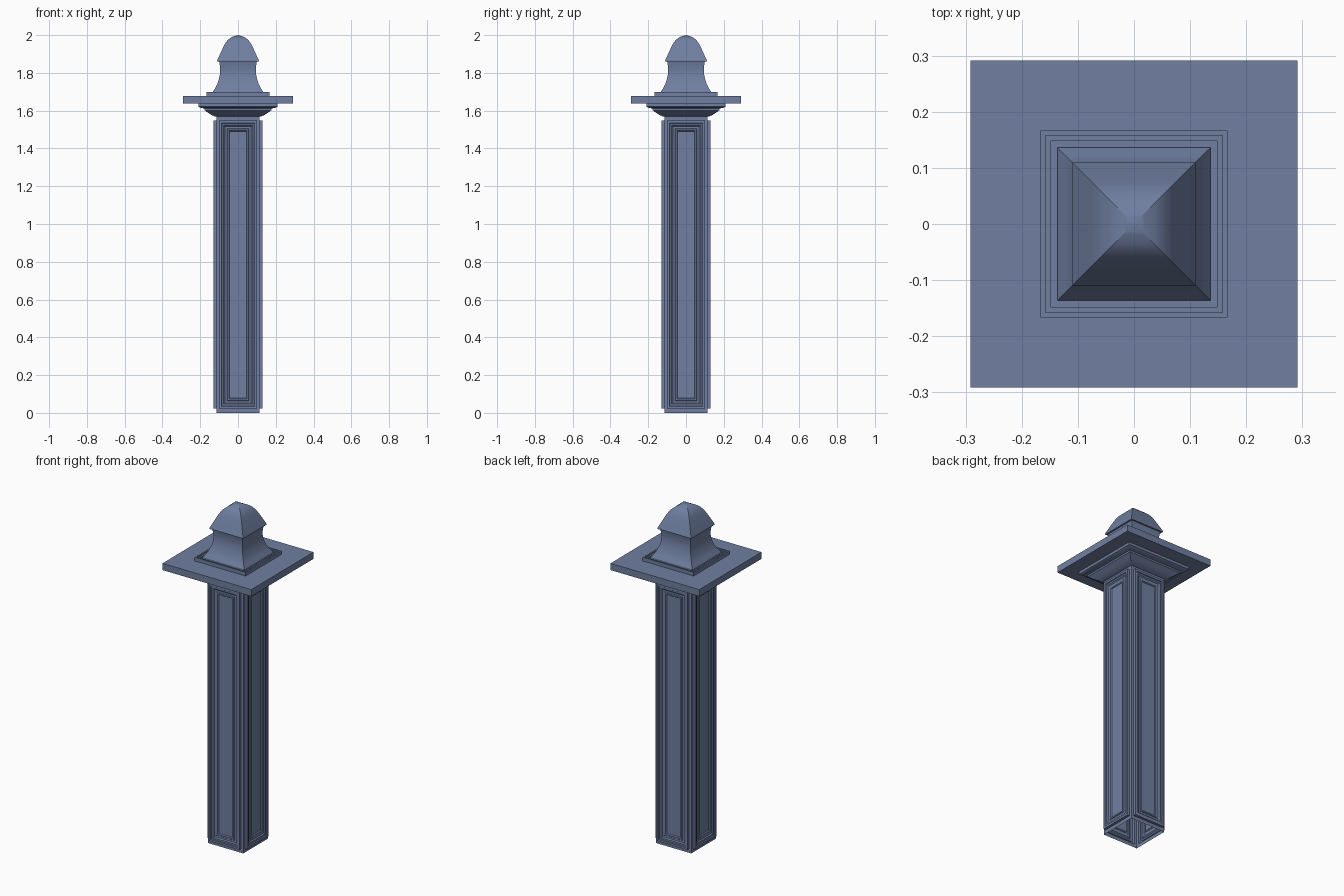
import bpy
import math
from mathutils import Matrix, Vector

if "Cube" in bpy.data.objects:
    bpy.data.objects.remove(bpy.data.objects["Cube"])

# Slate blue paint
paint = bpy.data.materials.new("slate_blue")
paint.diffuse_color = (0.16, 0.212, 0.355, 1)
paint.use_nodes = True
paint.node_tree.nodes["Principled BSDF"].inputs["Base Color"].default_value = paint.diffuse_color


def make_object(name, verts, faces, angle=None):
    mesh = bpy.data.meshes.new(name)
    mesh.from_pydata(verts, [], faces)
    mesh.materials.append(paint)
    mesh.update()
    ob = bpy.data.objects.new(name, mesh)
    bpy.context.collection.objects.link(ob)
    if angle:
        bpy.ops.object.select_all(action='DESELECT')
        ob.select_set(True)
        bpy.context.view_layer.objects.active = ob
        bpy.ops.object.shade_smooth_by_angle(angle=math.radians(angle))
    return ob


def bridge(rings, n=4, closed=True):
    """Quads between successive rectangular rings, capped at the end(s)."""
    faces = [tuple(reversed(range(n)))] if closed else []
    for r in range(rings - 1):
        for i in range(n):
            a, b = r * n + i, r * n + (i + 1) % n
            faces.append((a, b, b + n, a + n))
    faces.append(tuple(range((rings - 1) * n, rings * n)))
    return faces


CORNERS = [(-1, -1), (1, -1), (1, 1), (-1, 1)]


def square_loft(name, profile, angle=None):
    """Stack square sections given as (half width, height)."""
    verts = [(sx * h, sy * h, z) for h, z in profile for sx, sy in CORNERS]
    return make_object(name, verts, bridge(len(profile)), angle)


def smooth_curve(points, steps=5):
    """Catmull-Rom curve through a few profile points."""
    p = [Vector(q) for q in points]
    p = [2 * p[0] - p[1]] + p + [2 * p[-1] - p[-2]]
    out = []
    for i in range(1, len(p) - 2):
        a, b, c, d = p[i - 1:i + 3]
        for s in range(steps):
            t = s / steps
            q = 0.5 * (2 * b + (c - a) * t + (2 * a - 5 * b + 4 * c - d) * t * t
                       + (3 * b - a - 3 * c + d) * t ** 3)
            out.append(tuple(q))
    return out + [tuple(points[-1])]


# Hollow post: four walls, open below, each with a mitred panel moulding
# given as (inset from frame edge, distance from axis)
MOULDING = [(0, 0.115), (0, 0.13), (0.012, 0.13), (0.015, 0.125), (0.024, 0.125),
            (0.03, 0.119), (0.041, 0.119), (0.044, 0.123), (0.052, 0.123), (0.056, 0.117)]
POST, TOP = 0.115, 1.575
HALF_W, Z0, Z1 = 0.1, 0.022, 1.547
zc, half_h = (Z0 + Z1) / 2, (Z1 - Z0) / 2
wall = [(sx * POST, -POST, TOP * (sz + 1) / 2) for sx, sz in CORNERS]
wall += [(sx * (HALF_W - i), -d, zc + sz * (half_h - i))
         for i, d in MOULDING for sx, sz in CORNERS]
for k, side in enumerate(("front", "right", "back", "left")):
    rot = Matrix.Rotation(k * math.pi / 2, 3, 'Z')
    make_object(side + "_post_wall", [rot @ Vector(v) for v in wall],
                bridge(len(MOULDING) + 1, closed=False))

# Cornice under the slab
cove = smooth_curve([(0.118, 1.568), (0.145, 1.58), (0.174, 1.6)], 4)
square_loft("cornice", cove + [(0.177, 1.602), (0.177, 1.612), (0.195, 1.614),
                               (0.209, 1.621), (0.209, 1.638)], 30)

# Cap slab
square_loft("cap_slab", [(0.291, 1.637), (0.291, 1.677)])

# Plinth with a sunk top
square_loft("finial_plinth", [(0.167, 1.676), (0.167, 1.699), (0.158, 1.699),
                              (0.158, 1.692), (0.148, 1.692), (0.148, 1.686)])

# Flared neck
neck = smooth_curve([(0.136, 1.696), (0.115, 1.73), (0.101, 1.768),
                     (0.095, 1.805), (0.096, 1.835), (0.1, 1.862)])
square_loft("finial_neck", [(0.136, 1.68)] + neck, 30)

# Domed top
dome = smooth_curve([(0.11, 1.866), (0.088, 1.915), (0.067, 1.957),
                     (0.046, 1.981), (0.022, 1.994), (0.0005, 2.0)])
square_loft("finial_dome", [(0.11, 1.86)] + dome, 20)
